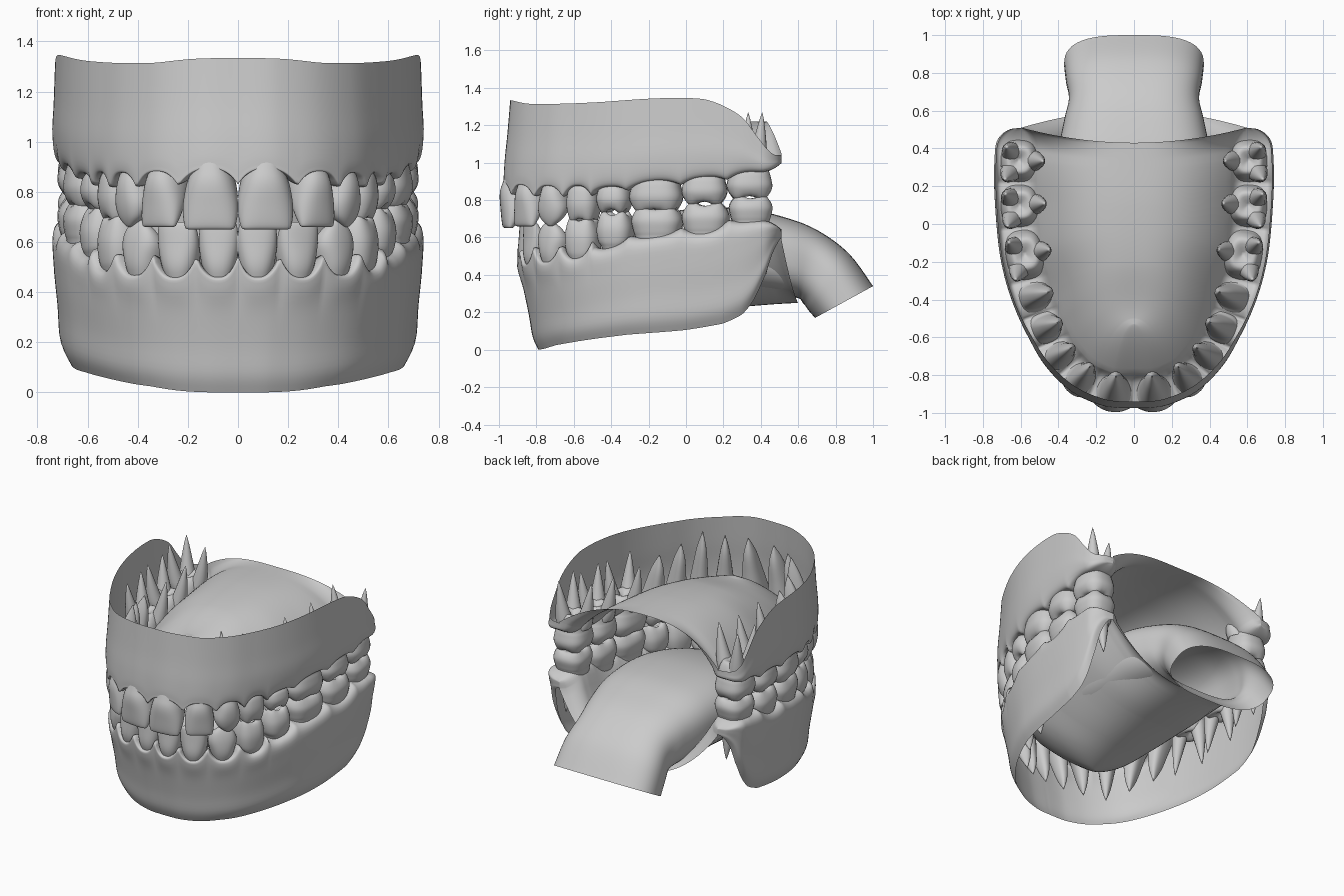
import bpy, bmesh, math
from mathutils import Vector

if "Cube" in bpy.data.objects:
    bpy.data.objects.remove(bpy.data.objects["Cube"])

GREY = (0.6, 0.6, 0.6, 1)
mat = bpy.data.materials.new("plain grey")
mat.use_nodes = True
mat.diffuse_color = GREY
mat.node_tree.nodes["Principled BSDF"].inputs["Base Color"].default_value = GREY


# Helpers
def spline(pts, t):
    n = len(pts) - 1
    i = min(int(t * n), n - 1)
    f = t * n - i
    a, b, c, d = [Vector(pts[max(0, min(n, k))]) for k in range(i - 1, i + 3)]
    return (b * 2 + (c - a) * f + (a * 2 - b * 5 + c * 4 - d) * f ** 2
            + (b * 3 - a - c * 3 + d) * f ** 3) * 0.5


def table(pts, x):
    n = len(pts) - 1
    for i in range(n):
        x0, x1 = pts[i][0], pts[i + 1][0]
        if x <= x1:
            return spline(pts, (i + max(0, (x - x0) / (x1 - x0))) / n)[1]
    return pts[-1][1]


def smooth(t):
    t = max(0, min(1, t))
    return t * t * (3 - 2 * t)


def power(c, e):
    return math.copysign(abs(c) ** e, c)


def add_grid(bm, f, nu, nv):
    rows = [[bm.verts.new(f(i / nu, j / nv)) for j in range(nv + 1)] for i in range(nu + 1)]
    for r0, r1 in zip(rows, rows[1:]):
        for j in range(nv):
            bm.faces.new((r0[j], r0[j + 1], r1[j + 1], r1[j]))


def finish(name, bm, mirror=True):
    bmesh.ops.remove_doubles(bm, verts=bm.verts, dist=0.0005)
    bmesh.ops.recalc_face_normals(bm, faces=bm.faces)
    for face in bm.faces:
        face.smooth = True
    mesh = bpy.data.meshes.new(name)
    bm.to_mesh(mesh)
    bm.free()
    mesh.materials.append(mat)
    obj = bpy.data.objects.new(name, mesh)
    bpy.context.collection.objects.link(obj)
    if mirror:
        mod = obj.modifiers.new("mirror", "MIRROR")
        mod.merge_threshold = 0.002


class Arch:
    """Half of the dental curve, measured by length from the front."""

    def __init__(self, front):
        pts = front + [(0.46, -0.55), (0.525, -0.37),
                       (0.58, -0.15), (0.605, 0.1), (0.61, 0.3), (0.595, 0.51)]
        self.p = [spline(pts, i / 400) for i in range(401)]
        self.s = [0]
        for a, b in zip(self.p, self.p[1:]):
            self.s.append(self.s[-1] + (b - a).length)
        self.length = self.s[-1]

    def at(self, s):
        i = min(range(400), key=lambda k: abs(self.s[k] - s))
        a, b = self.p[i], self.p[i + 1]
        t = (b - a).normalized()
        c = a + t * (s - self.s[i])
        return c, t, Vector((t.y, -t.x))


# Teeth: width, depth, tip height, gum height, root height
NAMES = ["central_incisor", "lateral_incisor", "canine", "front_premolar",
         "rear_premolar", "front_molar", "middle_molar", "rear_molar"]
UPPER = [(.21, .23, .65, .89, 1.25), (.17, .21, .66, .88, 1.25), (.16, .2, .66, .875, 1.29),
         (.17, .19, .69, .875, 1.24), (.18, .21, .74, .87, 1.21), (.28, .23, .74, .90, 1.22),
         (.24, .23, .78, .92, 1.23), (.24, .22, .81, .95, 1.27)]
LOWER = [(.15, .17, .68, .46, .20), (.16, .18, .68, .46, .19), (.17, .19, .69, .47, .16),
         (.18, .19, .70, .49, .20), (.19, .21, .73, .55, .22), (.27, .23, .76, .61, .26),
         (.25, .23, .78, .63, .32), (.23, .22, .82, .69, .40)]

# Tooth profiles: height (0 tip, 1 gum, 2 root end), width, depth, outward shift
ROOT = [(1, .74, .82, 0), (1.3, .56, .66, -.1), (1.7, .33, .42, -.25), (2, .02, .02, -.35)]
INCISOR = [(.02, 0, 0, .28), (0, .78, .14, .28), (.08, .98, .3, .26),
           (.4, 1.06, .6, .15), (.75, .94, .85, .05)] + ROOT
CANINE = [(0, 0, 0, .25), (.03, .25, .14, .25), (.2, .8, .42, .2),
          (.45, 1.05, .7, .12), (.75, .92, .88, .04)] + ROOT
BACK = [(.2, 0, 0, 0), (.14, .35, .35, 0), (0, .66, .6, 0), (.12, .88, .84, 0),
        (.45, 1.02, 1, 0), (.8, .95, .95, 0)]
MOLAR = BACK + [(1, .88, .88, 0), (1.2, .75, .78, 0), (1.32, .5, .5, 0), (1.22, 0, 0, 0)]


def tooth(name, frame, row, kind, root_spots):
    w, d, tip, gum, root = row
    c, t, n = frame
    sign = 1 if tip > gum else -1
    profile = INCISOR if kind < 2 else CANINE if kind == 2 else BACK + ROOT if kind < 5 else MOLAR
    square = 0.75 if kind > 2 else 0.85

    def place(a, b, z):
        p = c + t * a + n * b
        return (p.x, p.y, z)

    def body(u, v):
        h, ws, ds, shift = spline(profile, v)
        a = u * math.tau
        z = tip + (gum - tip) * h if h < 1 else gum + (root - gum) * (h - 1)
        if kind > 2:
            z -= sign * 0.012 * math.cos(4 * a) * max(0, 1 - h / 0.35) * min(1, ws * 2)
        return place(w / 2 * ws * power(math.cos(a), square),
                     d / 2 * ds * power(math.sin(a), square) + shift * d, z)

    bm = bmesh.new()
    add_grid(bm, body, 28, 36)

    # Splayed molar roots
    for ra, rb in root_spots:
        def cone(u, v):
            a = u * math.tau
            r = 0.06 * (1 - v) ** 0.8
            z = gum - sign * 0.01 + (root - gum + sign * 0.01) * v
            spread = 0.2 + 0.25 * v ** 0.6
            return place(ra * w * spread + r * math.cos(a),
                         rb * d * spread + r * math.sin(a), z)
        add_grid(bm, cone, 14, 10)
    finish(name, bm)


# Gums: scalloped outer wall, ridge, inner wall and a vault or floor to the middle
def gum(name, arch, rows, rim_line, wall, sign, scallop, top_line, mid_y):
    edges = [0]
    for row in rows:
        edges.append(edges[-1] + row[0])
    necks = [(-0.1, rows[0][3])]
    for e0, e1, row in zip(edges, edges[1:], rows):
        necks.append(((e0 + e1) / 2, row[3]))
    count = 160
    frames = [arch.at(arch.length * i / count) for i in range(count + 1)]

    def surface(u, v):
        s = u * arch.length
        c, t, n = frames[round(u * count)]
        # Round the ridge closed behind the last tooth
        e = max(0, (u - 0.93) / 0.07)
        neck = table(necks, s) + sign * 0.05 * e * e
        dip = 0
        for k in range(8):
            if edges[k] <= s < edges[k + 1]:
                f = (s - edges[k]) / rows[k][0]
                dip = -sign * (scallop if k < 4 else 0.03) * abs(2 * f - 1) ** 2.5
        dip *= 1 - smooth((u - 0.9) / 0.05)
        rim = table(rim_line, c.y)
        k = smooth((u - 0.1) / 0.45)
        pts = [(a + b * k, neck + (rim - neck) * f + dip * max(0, 1 - f * 3)) for a, b, f in wall]
        pts += [(0.07, neck + dip), (-0.05, neck + dip * 0.4), (-0.1, neck + sign * 0.05)]
        off, z = spline(pts, min(1, v / 0.6))
        p = c + n * off * math.sqrt(max(0, 1 - e * e))
        if v > 0.6:
            q = (v - 0.6) / 0.4
            my = mid_y[0] + (mid_y[1] - mid_y[0]) * (p.y + 0.75) / 1.26
            p = Vector((p.x * (1 - q), p.y + (my - p.y) * (1 - (1 - q) ** 2)))
            z += (table(top_line, my) - z) * (1 - (1 - q) ** 2.6)
        return (0 if u == 0 else p.x, p.y, z)

    bm = bmesh.new()
    add_grid(bm, surface, count, 50)
    finish(name, bm)


upper_arch = Arch([(0, -.89), (.14, -.88), (.28, -.815), (.39, -.695)])
lower_arch = Arch([(0, -.82), (.13, -.812), (.265, -.765), (.38, -.675)])

gum("upper_gum_and_palate", upper_arch, UPPER,
    [(-.9, 1.335), (-.8, 1.315), (-.5, 1.32), (-.1, 1.345), (.1, 1.34), (.2, 1.305),
     (.3, 1.24), (.38, 1.13), (.45, 1.05), (.51, 1.04)],
    [(.05, .07, 1), (.065, .06, .6), (.08, .05, .28), (.085, .03, .05)],
    1, .06, [(-.5, 1.12), (-.2, 1.19), (.1, 1.22), (.43, 1.22)], (-.5, .43))
gum("lower_gum_and_mouth_floor", lower_arch, LOWER,
    [(-.82, 0), (-.7, .025), (-.5, .055), (-.3, .08), (0, .105), (.2, .14), (.3, .19),
     (.36, .27), (.42, .4), (.46, .52), (.51, .6)],
    [(-.03, .095, 1), (.0, .1, .85), (.02, .09, .6), (.05, .075, .3), (.08, .045, .08)],
    -1, .085, [(-.4, .14), (-.1, .18), (.2, .22), (.6, .25)], (-.4, .6))

for side, arch, rows in (("upper", upper_arch, UPPER), ("lower", lower_arch, LOWER)):
    start = 0
    for k, row in enumerate(rows):
        spots = [] if k < 5 else [(-1, .7), (.6, .7), (0, -1.3)] if side == "upper" else [(-1, 0), (.8, 0)]
        tooth(side + "_" + NAMES[k], arch.at(start + row[0] / 2), row, k, spots)
        start += row[0]

# Tongue: open tube given by top y, top z, bottom y, bottom z, half width
TONGUE = [(-.6, .45, -.58, .42, .02), (-.52, .57, -.5, .38, .22), (-.3, .68, -.3, .32, .36),
          (0, .75, 0, .3, .42), (.3, .755, .35, .3, .41), (.52, .71, .58, .28, .37),
          (.7, .64, .625, .25, .345), (.87, .515, .655, .21, .36), (1, .34, .69, .17, .37)]


def tongue(u, v):
    ty, tz, by, bz, w = spline(TONGUE, u)
    a = v * math.tau
    h = 0.5 + 0.5 * power(math.sin(a), 0.8)
    return (w * power(math.cos(a), 0.65), by + (ty - by) * h, bz + (tz - bz) * h)


tongue_bm = bmesh.new()
add_grid(tongue_bm, tongue, 60, 56)
finish("tongue", tongue_bm, mirror=False)
